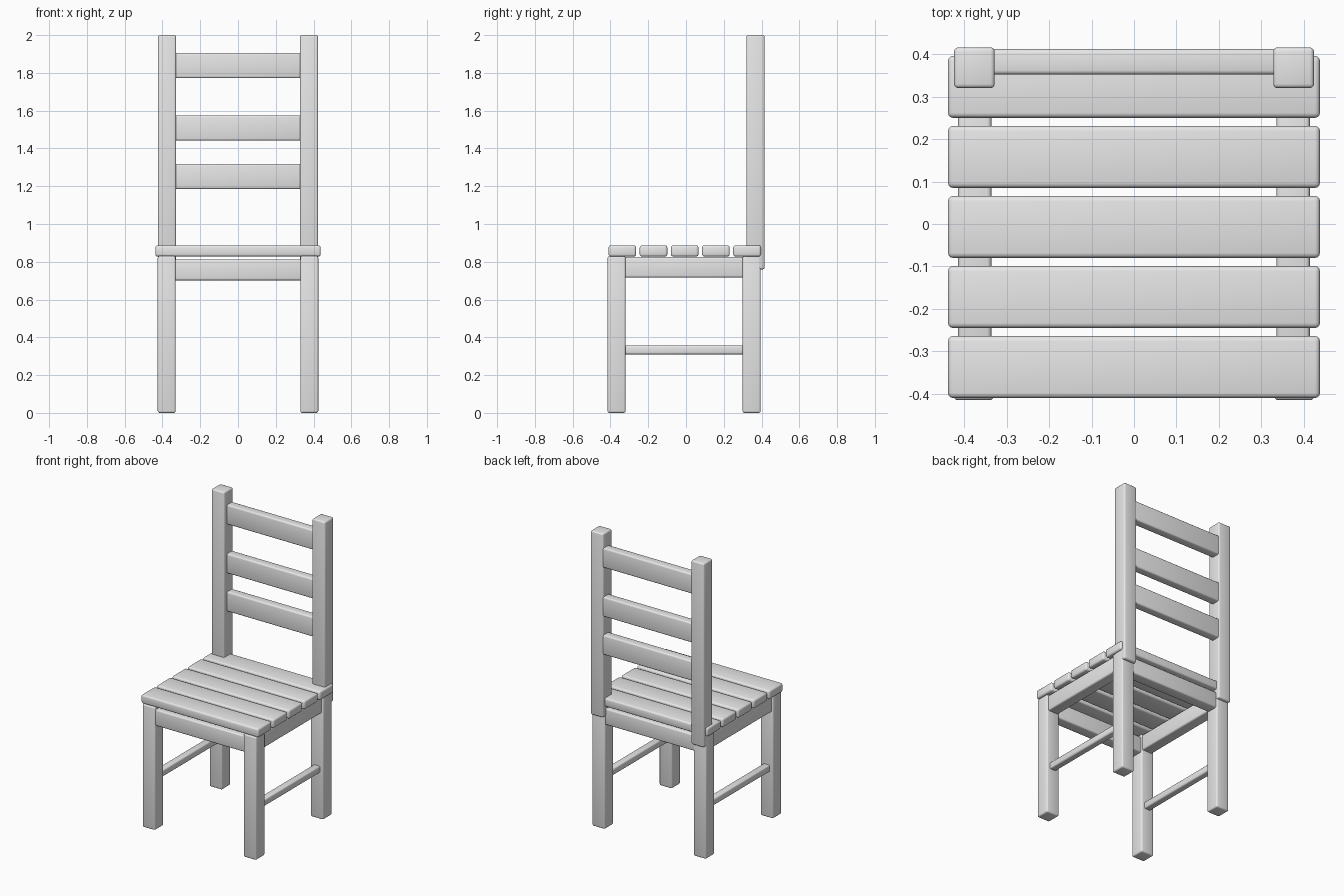
import bpy
import bmesh
from mathutils import Vector

old = bpy.data.objects.get("Cube")
if old:
    bpy.data.objects.remove(old, do_unlink=True)

GREY = (0.8, 0.8, 0.8, 1.0)
wood = bpy.data.materials.new("light grey")
wood.use_nodes = True
wood.diffuse_color = GREY
wood.node_tree.nodes["Principled BSDF"].inputs["Base Color"].default_value = GREY


def board(name, x, y, z, bevel=0.01):
    """Rounded board spanning the given (min, max) range on each axis."""
    lo, hi = (Vector(c) for c in zip(x, y, z))
    size = hi - lo
    bm = bmesh.new()
    bmesh.ops.create_cube(bm, size=1)
    bmesh.ops.scale(bm, vec=size, verts=bm.verts)
    bmesh.ops.bevel(bm, geom=bm.edges[:], offset=bevel, segments=3,
                    profile=0.5, affect='EDGES')
    mesh = bpy.data.meshes.new(name)
    bm.to_mesh(mesh)
    bm.free()
    mesh.materials.append(wood)
    obj = bpy.data.objects.new(name, mesh)
    obj.location = (lo + hi) / 2
    bpy.context.collection.objects.link(obj)
    bpy.ops.object.select_all(action='DESELECT')
    obj.select_set(True)
    bpy.context.view_layer.objects.active = obj
    bpy.ops.object.shade_smooth_by_angle()
    return obj


# Legs, back posts and side bars, mirrored left and right
for side, s in (("left", 1), ("right", -1)):
    def across(a, b):
        return sorted((s * a, s * b))

    board(f"front_leg_{side}", across(0.33, 0.425), (-0.415, -0.32), (0, 0.83))
    board(f"rear_leg_{side}", across(0.33, 0.425), (0.30, 0.395), (0, 0.83))
    board(f"back_post_{side}", across(0.328, 0.424), (0.32, 0.416), (0.76, 2))
    board(f"side_apron_{side}", across(0.336, 0.414), (-0.34, 0.32), (0.717, 0.825))
    board(f"side_stretcher_{side}", across(0.353, 0.401), (-0.34, 0.32), (0.31, 0.357))

# Front and rear aprons
board("front_apron", (-0.345, 0.345), (-0.406, -0.328), (0.702, 0.812))
board("rear_apron", (-0.345, 0.345), (0.309, 0.387), (0.702, 0.812))

# Seat slats
for i in range(5):
    y = -0.41 + i * 0.165
    board(f"seat_slat_{i + 1}", (-0.438, 0.438), (y, y + 0.146), (0.828, 0.887), 0.012)

# Backrest rails
for i, z in enumerate((1.185, 1.442, 1.772)):
    board(f"back_rail_{i + 1}", (-0.345, 0.345), (0.352, 0.412), (z, z + 0.133))
